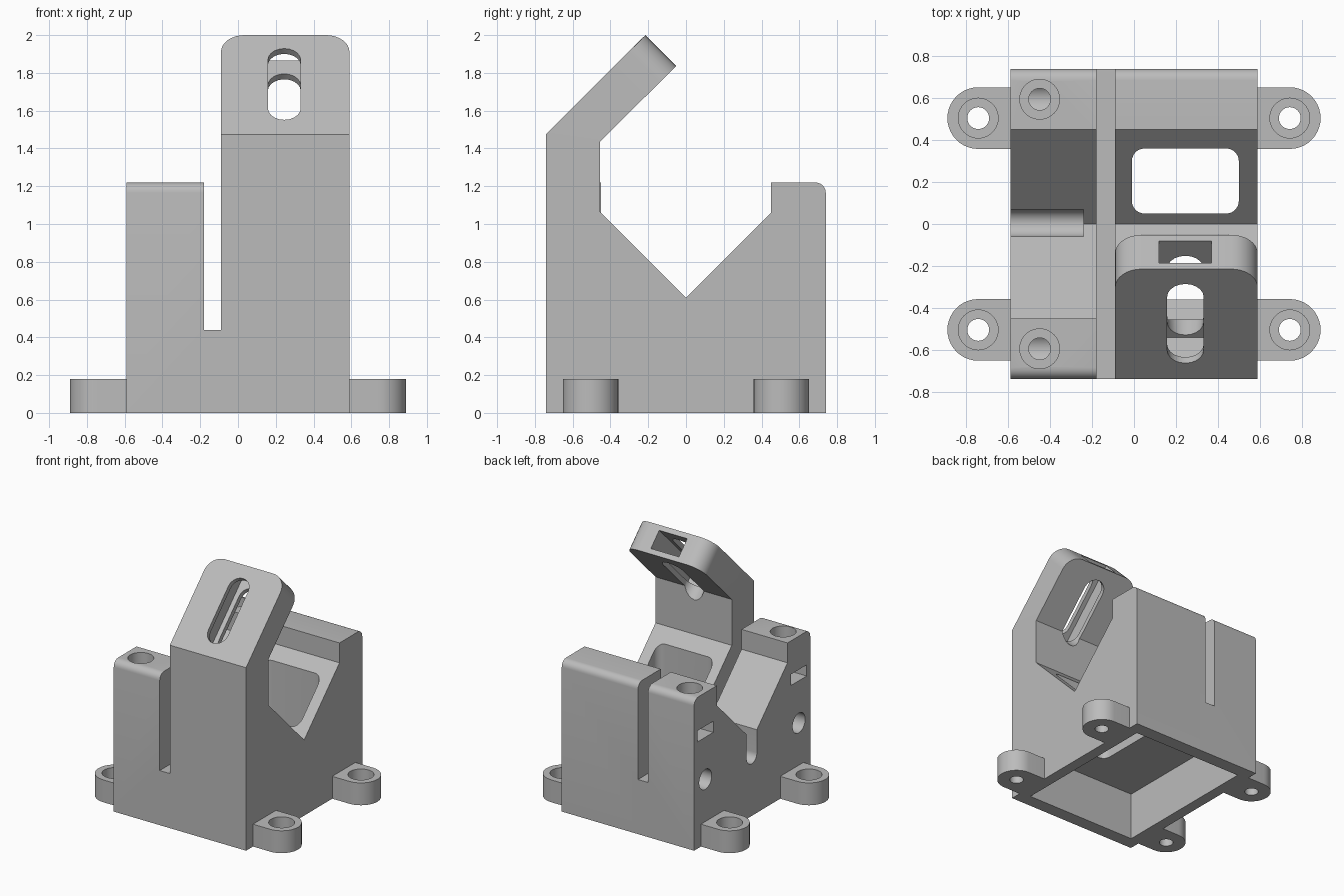
import bpy, bmesh
from math import cos, sin, pi, sqrt
from mathutils import Matrix, Vector

cube = bpy.data.objects.get("Cube")
if cube:
    bpy.data.objects.remove(cube, do_unlink=True)

grey = bpy.data.materials.new("plain grey")
grey.use_nodes = True
grey.diffuse_color = (0.5, 0.5, 0.5, 1)
grey.node_tree.nodes["Principled BSDF"].inputs["Base Color"].default_value = (0.5, 0.5, 0.5, 1)


# Frames: outlines are drawn in the first two axes and pushed along the third
def frame(ex, ey, origin=(0, 0, 0)):
    ex, ey = Vector(ex), Vector(ey)
    m = Matrix((ex, ey, ex.cross(ey))).transposed().to_4x4()
    m.translation = origin
    return m


K = sqrt(0.5)
PLAN = frame((1, 0, 0), (0, 1, 0))
SIDE = frame((0, 1, 0), (0, 0, 1))
ARM = frame((1, 0, 0), (0, K, K), (0, -0.74, 1.475))


def arc(cx, cy, r, a0, a1, n=10):
    return [(cx + r * cos(a0 + (a1 - a0) * i / n), cy + r * sin(a0 + (a1 - a0) * i / n))
            for i in range(n + 1)]


def circle(cx, cy, r):
    return arc(cx, cy, r, 0, 2 * pi, 40)[:-1]


def box(x0, x1, y0, y1):
    return [(x0, y0), (x1, y0), (x1, y1), (x0, y1)]


def rounded(x0, x1, y0, y1, r):
    corners = [(x1 - r, y1 - r), (x0 + r, y1 - r), (x0 + r, y0 + r), (x1 - r, y0 + r)]
    return [p for i, c in enumerate(corners) for p in arc(*c, r, i * pi / 2, (i + 1) * pi / 2, 7)]


def prism(name, outline, lo, hi, m=PLAN):
    bm = bmesh.new()
    rings = [[bm.verts.new(m @ Vector((a, b, c))) for a, b in outline] for c in (lo, hi)]
    for ring in rings:
        bm.faces.new(ring)
    n = len(outline)
    for i in range(n):
        j = (i + 1) % n
        bm.faces.new((rings[0][i], rings[0][j], rings[1][j], rings[1][i]))
    bmesh.ops.remove_doubles(bm, verts=bm.verts, dist=1e-5)
    bmesh.ops.recalc_face_normals(bm, faces=bm.faces)
    mesh = bpy.data.meshes.new(name)
    bm.to_mesh(mesh)
    bm.free()
    mesh.materials.append(grey)
    ob = bpy.data.objects.new(name, mesh)
    bpy.context.collection.objects.link(ob)
    return ob


def combine(target, other, operation="DIFFERENCE"):
    mod = target.modifiers.new("bool", "BOOLEAN")
    mod.operation, mod.solver, mod.object = operation, "EXACT", other
    bpy.context.view_layer.objects.active = target
    bpy.ops.object.modifier_apply(modifier=mod.name)
    bpy.data.objects.remove(other, do_unlink=True)


def cut(target, outline, lo, hi, m=PLAN):
    combine(target, prism("cutter", outline, lo, hi, m))


def finish(ob):
    bpy.ops.object.select_all(action="DESELECT")
    ob.select_set(True)
    bpy.context.view_layer.objects.active = ob
    bpy.ops.object.shade_smooth_by_angle(angle=0.5)


# Side profiles: short cradle, and cradle with the bent arm
back = ([(0, 0.61), (0.45, 1.06), (0.45, 1.22)]
        + arc(0.685, 1.165, 0.055, pi / 2, 0, 6) + [(0.74, 0)])
front = [(-y, z) for y, z in reversed(back)][:-1]
arm_front = [(-0.74, 0), (-0.74, 1.475), (-0.215, 2.0), (-0.052, 1.837),
             (-0.455, 1.435), (-0.455, 1.065)]

body = prism("cradle_body", back + arm_front, -0.09, 0.59, SIDE)

# Round the two corners of the arm tip
bm = bmesh.new()
bm.from_mesh(body.data)
tip = [e for e in bm.edges
       if all(v.co.z > 1.8 for v in e.verts) and abs(e.verts[0].co.x - e.verts[1].co.x) < 0.01]
bmesh.ops.bevel(bm, geom=tip, offset=0.125, segments=8, profile=0.5, affect="EDGES")
bm.to_mesh(body.data)
bm.free()

# Short cradle and the bridge under the saw slot
bridge = prism("bridge", box(-0.74, 0.74, 0, 0.44), -0.18, -0.09, SIDE)
combine(body, bridge, "UNION")
short = prism("short_cradle", back + front, -0.59, -0.18, SIDE)
combine(body, short, "UNION")

# Hollow underside, pocket and the two windows in the V
cut(body, box(-0.5, 0.5, -0.63, 0.63), -0.1, 0.39)
cut(body, rounded(-0.01, 0.5, -0.36, 0.36, 0.06), 0.3, 0.5)
for y0, y1 in ((0.05, 0.36), (-0.36, -0.05)):
    cut(body, rounded(-0.01, 0.5, y0, y1, 0.06), 0.45, 1.1)

# Round-bottomed groove at the foot of the short V
cut(body, arc(0.005, 0.485, 0.065, pi, 2 * pi, 16) + [(0.07, 0.9), (-0.06, 0.9)],
    -0.7, -0.24, SIDE)

# Screw holes, nut traps and cross holes in the posts
for y in (-0.595, 0.595):
    cut(body, circle(-0.45, y, 0.052), 0.5, 1.3)
    cut(body, circle(-0.45, y, 0.095), 1.12, 1.3)
    cut(body, box(y - 0.1, y + 0.1, 0.86, 0.95), -0.7, -0.34, SIDE)
    cut(body, circle(y, 0.52, 0.08), -0.7, -0.3, SIDE)

# Long slot through the arm and the nut channel from its tip
slot = arc(0.245, 0.555, 0.087, 0, pi) + arc(0.245, 0.195, 0.087, pi, 2 * pi)
cut(body, slot, -0.3, 0.1, ARM)
cut(body, box(0.12, 0.37, 0.09, 0.9), -0.19, -0.04, ARM)
finish(body)

# Four counterbored mounting ears
for sx, side in ((1, "left"), (-1, "right")):
    for sy, end in ((1, "back"), (-1, "front")):
        cx, cy = 0.743, 0.505 * sy
        outline = [(0.59, cy - 0.147)] + arc(cx, cy, 0.147, -pi / 2, pi / 2, 20) + [(0.59, cy + 0.147)]
        ear = prism(f"mounting_ear_{end}_{side}", [(sx * x, y) for x, y in outline], 0, 0.18)
        cut(ear, circle(sx * cx, cy, 0.052), -0.1, 0.3)
        cut(ear, circle(sx * cx, cy, 0.095), 0.08, 0.3)
        finish(ear)
